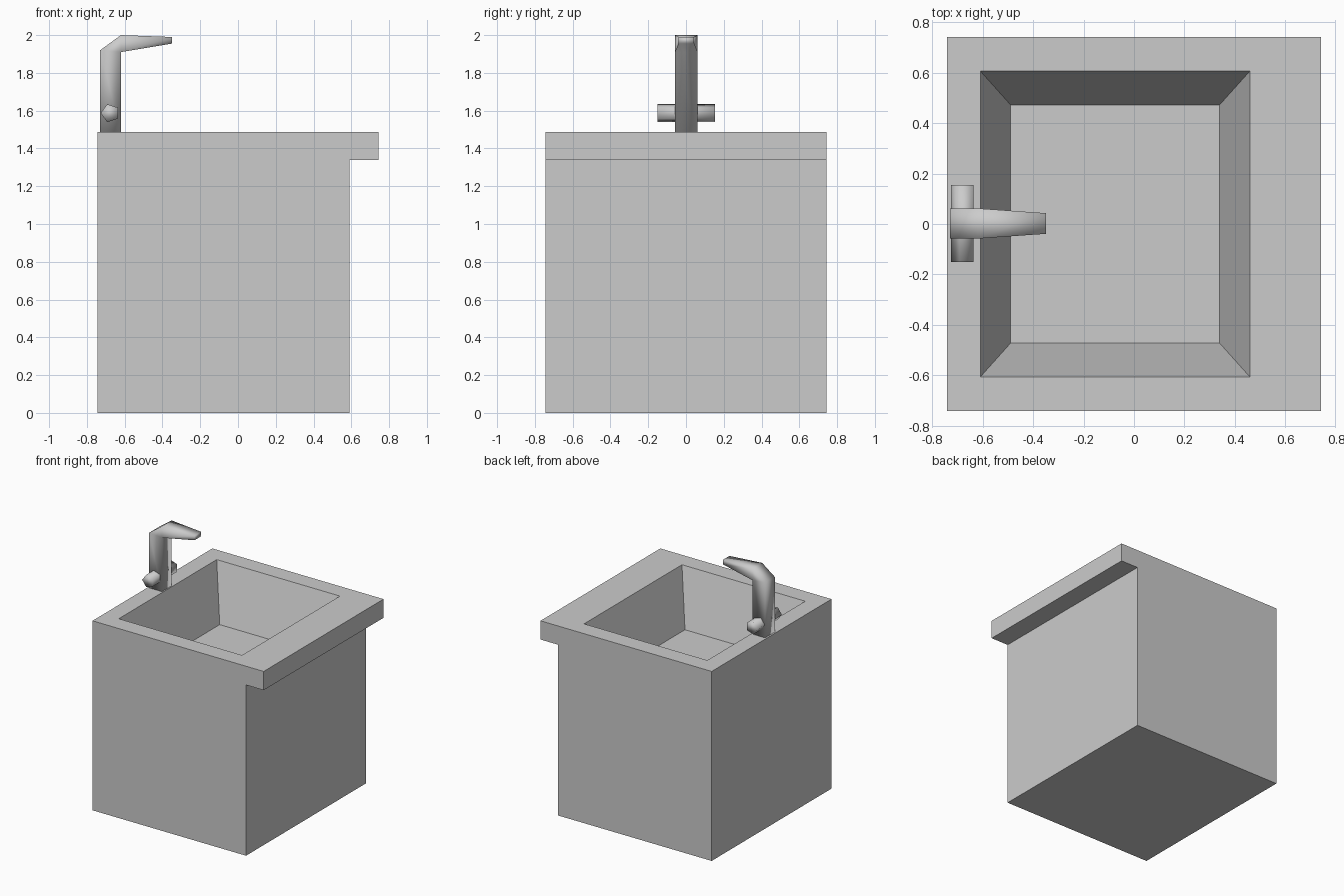
import bpy
import bmesh

cube = bpy.data.objects.get("Cube")
if cube:
    bpy.data.objects.remove(cube, do_unlink=True)

grey = bpy.data.materials.new("plain_grey")
grey.use_nodes = True
colour = (0.6, 0.6, 0.6, 1)
grey.diffuse_color = colour
grey.node_tree.nodes["Principled BSDF"].inputs["Base Color"].default_value = colour


def finish(bm, name, smooth):
    """Turn a bmesh into a named grey object."""
    bmesh.ops.recalc_face_normals(bm, faces=bm.faces[:])
    for face in bm.faces:
        face.smooth = smooth
    mesh = bpy.data.meshes.new(name)
    bm.to_mesh(mesh)
    bm.free()
    mesh.materials.append(grey)
    obj = bpy.data.objects.new(name, mesh)
    bpy.context.collection.objects.link(obj)
    return obj


def loft(name, rings, smooth=False):
    """Bridge rings of points and cap both ends."""
    bm = bmesh.new()
    loops = [[bm.verts.new(p) for p in ring] for ring in rings]
    for a, b in zip(loops, loops[1:]):
        for i in range(len(a)):
            j = (i + 1) % len(a)
            bm.faces.new((a[i], a[j], b[j], b[i]))
    bm.faces.new(loops[0])
    bm.faces.new(loops[-1])
    return finish(bm, name, smooth)


def rect(x0, x1, y0, y1, z):
    return [(x0, y0, z), (x1, y0, z), (x1, y1, z), (x0, y1, z)]


# Cabinet with overhanging counter lip and sloped basin, as one closed shell
EDGE, CABINET = 0.743, 0.59
TOP, LIP, FLOOR = 1.487, 1.34, 1.06
loft("sink_cabinet", [
    rect(-EDGE, CABINET, -EDGE, EDGE, 0),
    rect(-EDGE, CABINET, -EDGE, EDGE, LIP),
    rect(-EDGE, EDGE, -EDGE, EDGE, LIP),
    rect(-EDGE, EDGE, -EDGE, EDGE, TOP),
    rect(-0.61, 0.46, -0.607, 0.607, TOP),
    rect(-0.49, 0.34, -0.473, 0.473, FLOOR),
])

# Collapse the zero-width lip faces on the three flush sides
bm = bmesh.new()
mesh = bpy.data.objects["sink_cabinet"].data
bm.from_mesh(mesh)
bmesh.ops.remove_doubles(bm, verts=bm.verts[:], dist=0.0001)
bmesh.ops.dissolve_degenerate(bm, edges=bm.edges[:], dist=0.0001)
bmesh.ops.recalc_face_normals(bm, faces=bm.faces[:])
bm.to_mesh(mesh)
bm.free()


# Faucet: square column bending into a tapered spout
def section(back, front, half, mid=0.002):
    """Cross-section between a back/top and a front/under point (x, z)."""
    return [(back[0], mid - half, back[1]), (back[0], mid + half, back[1]),
            (front[0], mid + half, front[1]), (front[0], mid - half, front[1])]


loft("faucet", [
    section((-0.73, TOP), (-0.62, TOP), 0.06),
    section((-0.73, 1.92), (-0.62, 1.91), 0.06),
    section((-0.62, 2.0), (-0.62, 1.91), 0.06),
    section((-0.35, 1.99), (-0.35, 1.955), 0.041),
], smooth=True)
bm = bmesh.new()
mesh = bpy.data.objects["faucet"].data
bm.from_mesh(mesh)
bmesh.ops.remove_doubles(bm, verts=bm.verts[:], dist=0.0001)
bm.to_mesh(mesh)
bm.free()

# Five-sided tap handles crossing the column
bpy.ops.mesh.primitive_cylinder_add(vertices=5, radius=0.05, depth=0.304,
                                    location=(-0.677, 0.002, 1.587),
                                    rotation=(1.5708, -1.5708, 0))
handles = bpy.context.object
handles.name = "tap_handles"
handles.data.materials.append(grey)
bpy.ops.object.shade_smooth()
